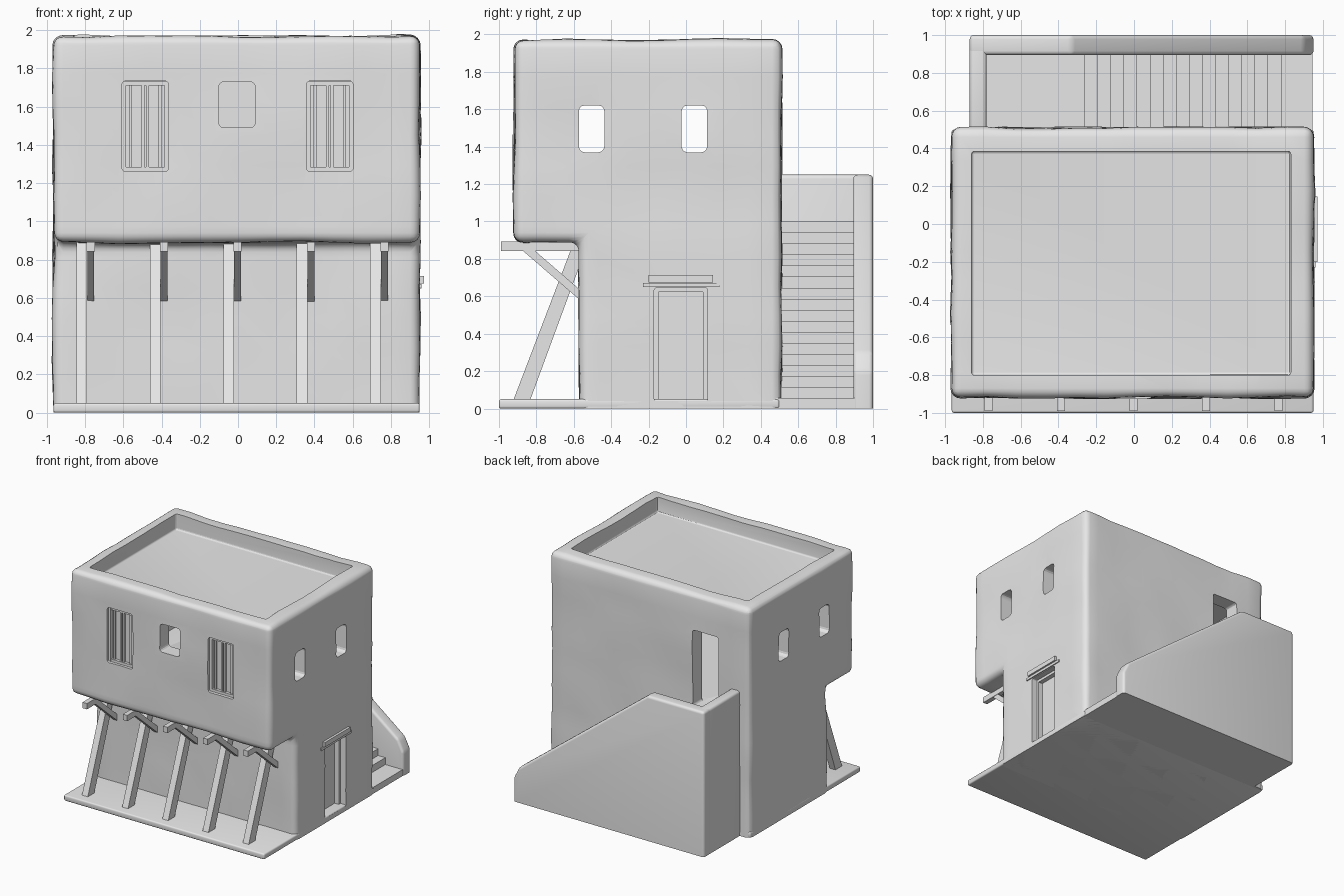
import bpy, bmesh, math
from mathutils import Vector, noise

cube = bpy.data.objects.get("Cube")
if cube:
    bpy.data.objects.remove(cube, do_unlink=True)

clay = bpy.data.materials.new("pale_clay")
clay.use_nodes = True
clay.diffuse_color = (0.8, 0.8, 0.8, 1)
clay.node_tree.nodes["Principled BSDF"].inputs["Base Color"].default_value = (0.8, 0.8, 0.8, 1)


def finish(name, bm, smooth=False):
    bmesh.ops.recalc_face_normals(bm, faces=bm.faces)
    mesh = bpy.data.meshes.new(name)
    bm.to_mesh(mesh)
    bm.free()
    mesh.materials.append(clay)
    obj = bpy.data.objects.new(name, mesh)
    bpy.context.collection.objects.link(obj)
    if smooth:
        soften(obj)
    return obj


def soften(obj):
    bpy.ops.object.select_all(action='DESELECT')
    obj.select_set(True)
    bpy.context.view_layer.objects.active = obj
    bpy.ops.object.shade_smooth_by_angle(angle=math.radians(32))


def boxes(name, parts, bevel=0, smooth=False):
    """One object from several (low corner, high corner) boxes."""
    bm = bmesh.new()
    for lo, hi in parts:
        lo, hi = Vector(lo), Vector(hi)
        made = bmesh.ops.create_cube(bm, size=1)["verts"]
        for v in made:
            v.co = (lo + hi) / 2 + v.co * (hi - lo)
    if bevel:
        bmesh.ops.bevel(bm, geom=bm.edges[:], offset=bevel, segments=3,
                        profile=0.5, affect='EDGES')
    return finish(name, bm, smooth)


def prism(name, axis, pts, a, b, bevel=0, wobble=0):
    """Extrude a side profile along x or y; optionally round and hand-shape it."""
    bm = bmesh.new()
    place = (lambda p: (a, p[0], p[1])) if axis == 'x' else (lambda p: (p[0], a, p[1]))
    face = bm.faces.new([bm.verts.new(place(p)) for p in pts])
    moved = bmesh.ops.extrude_face_region(bm, geom=[face])["geom"]
    step = Vector((b - a, 0, 0)) if axis == 'x' else Vector((0, b - a, 0))
    bmesh.ops.translate(bm, vec=step, verts=[g for g in moved if isinstance(g, bmesh.types.BMVert)])
    if face.is_valid and len([f for f in bm.faces if len(f.verts) == len(pts)]) < 2:
        bm.faces.new([v for v in face.verts])
    bmesh.ops.recalc_face_normals(bm, faces=bm.faces)
    if bevel:
        top = [e for e in bm.edges if max(v.co.z for v in e.verts) > 0.02]
        bmesh.ops.bevel(bm, geom=top, offset=bevel, segments=4, profile=0.5, affect='EDGES')
    if wobble:
        bmesh.ops.connect_verts_concave(bm, faces=bm.faces[:])
        for k in range(3):
            normal = Vector([i == k for i in range(3)])
            for i in range(-6, 13):
                bmesh.ops.bisect_plane(bm, geom=bm.verts[:] + bm.edges[:] + bm.faces[:],
                                       plane_co=normal * (i * 0.16 + 0.013), plane_no=normal)
        bmesh.ops.recalc_face_normals(bm, faces=bm.faces)
        bm.normal_update()
        shift = [v.normal * noise.noise(v.co * 3.1) * wobble * min(1, v.co.z * 4) for v in bm.verts]
        for v, d in zip(bm.verts, shift):
            v.co += d
    return finish(name, bm, bool(bevel))


def cut(obj, cutters):
    for c in cutters:
        mod = obj.modifiers.new("cut", 'BOOLEAN')
        mod.operation, mod.solver, mod.object = 'DIFFERENCE', 'EXACT', c
        c.hide_render = True
    bpy.context.view_layer.update()
    done = bpy.data.meshes.new_from_object(obj.evaluated_get(bpy.context.evaluated_depsgraph_get()))
    obj.modifiers.clear()
    obj.data = done
    for c in cutters:
        bpy.data.objects.remove(c, do_unlink=True)
    soften(obj)


# House body with an overhanging upper floor
body = prism("house_body", 'x', [(-0.57, 0), (0.51, 0), (0.51, 1.97), (-0.92, 1.97),
                                 (-0.92, 0.89), (-0.57, 0.89)], -0.965, 0.95, 0.05, 0.014)

# Roof well, hollow upper room, and openings
holes = [boxes("roof_cut", [((-0.86, -0.8, 1.84), (0.83, 0.385, 2.2))], 0.015),
         boxes("room_cut", [((-0.86, -0.8, 1.0), (0.83, 0.385, 1.76))]),
         boxes("small_window_cut", [((-0.1, -1.1, 1.49), (0.09, -0.7, 1.73))], 0.025),
         boxes("back_door_cut", [((-0.67, 0.3, 1.0), (-0.42, 0.7, 1.66))], 0.02),
         boxes("door_cut", [((0.84, -0.17, 0.04), (1.1, 0.115, 0.645))], 0.012)]
for y in (-0.505, 0.045):
    holes.append(boxes("side_window_cut", [((-1.1, y - 0.068, 1.37), (1.1, y + 0.068, 1.62))], 0.03))
for x in (-0.485, 0.48):
    holes.append(boxes("shutter_cut", [((x - 0.122, -1.1, 1.26), (x + 0.122, -0.7, 1.735))], 0.02))
cut(body, holes)

# Ground slab
boxes("ground_slab", [((-0.965, -1, 0), (0.95, 0.5, 0.05))], 0.012, True)

# Shuttered windows: outer frame, two leaves with raised borders
for side, x in (("right", -0.485), ("left", 0.48)):
    parts = [((x - 0.12, -0.87, 1.26), (x + 0.12, -0.84, 1.735))]
    for s in (-1, 1):
        for inner, outer, front in ((0.1, 0.122, -0.9), (0.07, 0.086, -0.885), (0.004, 0.02, -0.89)):
            lo, hi = sorted((x + s * inner, x + s * outer))
            parts.append(((lo, front, 1.265), (hi, -0.85, 1.73)))
    for z in (1.262, 1.71):
        parts.append(((x - 0.12, -0.895, z), (x + 0.12, -0.85, z + 0.022)))
    boxes(side + "_shutters", parts)

# Side door with frame and stacked lintel
boxes("door_panel", [((0.83, -0.16, 0.04), (0.86, 0.105, 0.64))])
boxes("door_frame", [((0.84, -0.172, 0.04), (0.9, -0.147, 0.645)),
                     ((0.84, 0.09, 0.04), (0.9, 0.115, 0.645)),
                     ((0.84, -0.172, 0.622), (0.9, 0.115, 0.645))])
boxes("door_lintel", [((0.86, -0.23, 0.65), (0.96, 0.18, 0.672)),
                      ((0.86, -0.2, 0.675), (0.972, 0.145, 0.715))])

# Timber supports under the overhang
for i in range(5):
    x = -0.77 + 0.384 * i
    n = str(i + 1)
    boxes("beam_" + n, [((x - 0.021, -0.99, 0.842), (x + 0.021, -0.54, 0.892))])
    prism("slanted_post_" + n, 'x', [(-0.925, 0.04), (-0.835, 0.04), (-0.555, 0.8),
                                     (-0.555, 0.89), (-0.6, 0.89)], x - 0.075, x - 0.019)
    prism("brace_" + n, 'x', [(-0.88, 0.85), (-0.815, 0.85), (-0.55, 0.62),
                              (-0.55, 0.565)], x - 0.018, x + 0.018)

# Outside staircase climbing to the landing
count, low, high = 16, 0.055, 1.0
run, rise = 1.11 / count, (high - low) / count
steps = [(-0.8, 0), (0.945, 0), (0.945, low), (0.78, low)]
for i in range(count):
    x, z = 0.78 - run * i, low + rise * (i + 1)
    steps += [(x, z), (x - run, z)]
steps[-1] = (-0.8, high)
prism("stairs", 'y', steps, 0.48, 0.92)

# Stair parapet: sloping outer wall and end wall
prism("stair_wall", 'y', [(-0.87, 0), (0.95, 0), (0.95, 0.2), (0.9, 0.3),
                          (-0.33, 1.25), (-0.87, 1.25)], 0.895, 1.0, 0.022)
prism("stair_end_wall", 'x', [(0.47, 0), (0.97, 0), (0.97, 1.25), (0.47, 1.25)],
      -0.87, -0.78, 0.022)
